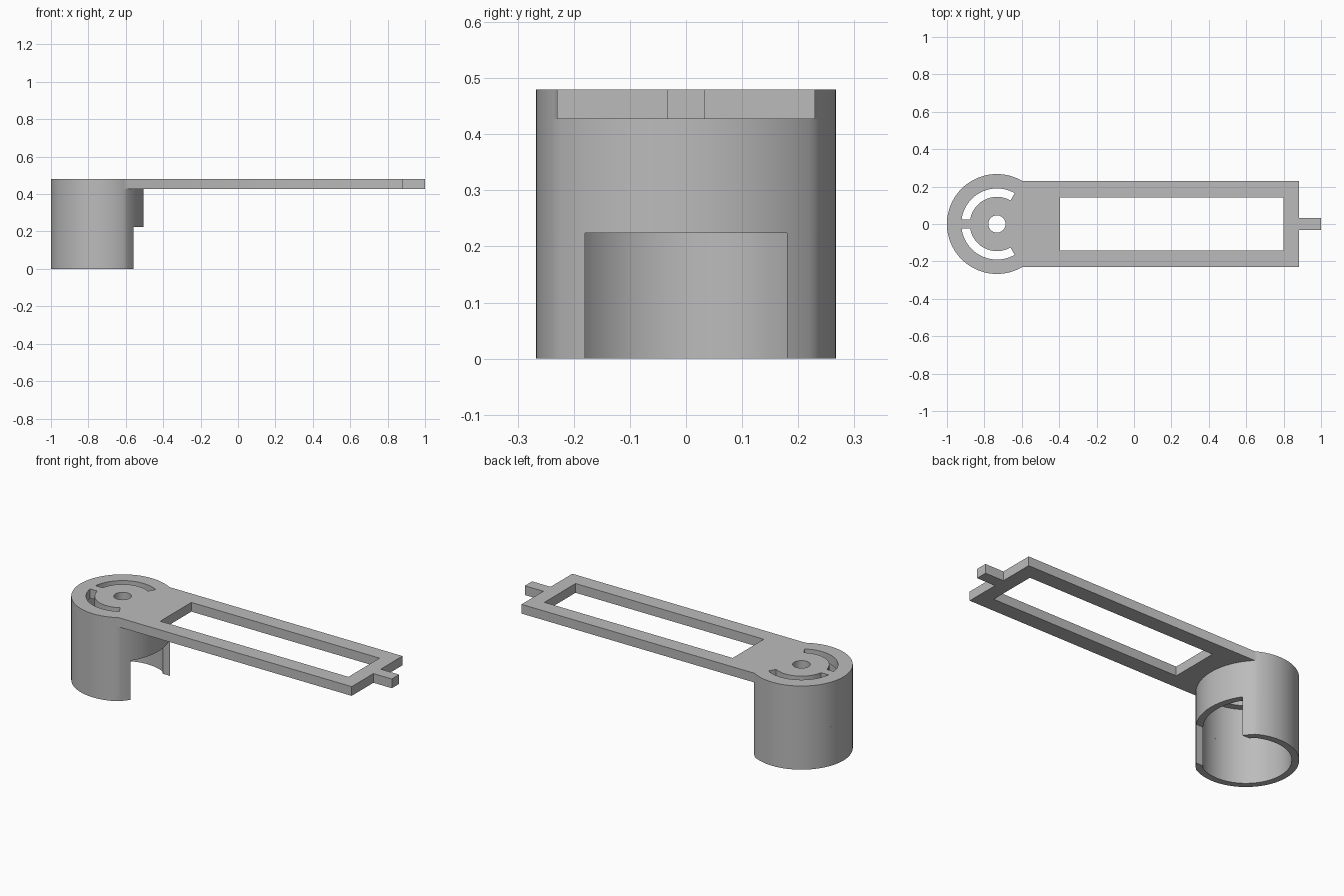
import bpy, bmesh
from math import sin, cos, atan2, sqrt, radians, pi

cube = bpy.data.objects.get("Cube")
if cube:
    bpy.data.objects.remove(cube, do_unlink=True)

# One plain grey for the whole bracket
grey = bpy.data.materials.new("plain grey")
grey.use_nodes = True
colour = (0.5, 0.5, 0.5, 1)
grey.diffuse_color = colour
grey.node_tree.nodes["Principled BSDF"].inputs["Base Color"].default_value = colour

CX = -0.733            # socket axis
R_OUT, WALL = 0.267, 0.037
TOP, PLATE_Z, NOTCH_Z = 0.48, 0.427, 0.224
ARM_Y, NOTCH_Y = 0.23, 0.18
BULGE_C, BULGE_R = -0.098, 0.327   # flatter arc of the wall under the arm


def arc(radius, start, end, steps=64):
    """Points round the socket axis; radius is a number or function of angle."""
    pts = []
    for i in range(steps + 1):
        a = start + (end - start) * i / steps
        r = radius(a) if callable(radius) else radius
        pts.append((CX + r * cos(a), r * sin(a)))
    return pts


def rect(x0, x1, y):
    return [(x0, -y), (x1, -y), (x1, y), (x0, y)]


def wall_radius(inset):
    def radius(a):
        bulge = BULGE_C * cos(a) + sqrt((BULGE_R - inset) ** 2 - (BULGE_C * sin(a)) ** 2)
        return min(R_OUT - inset, bulge)
    return radius


def slab(name, loops, z0, z1):
    """Extrude a flat outline with holes between two heights."""
    curve = bpy.data.curves.new(name + " outline", "CURVE")
    curve.dimensions = "2D"
    curve.fill_mode = "BOTH"
    curve.extrude = (z1 - z0) / 2
    for pts in loops:
        s = curve.splines.new("POLY")
        s.points.add(len(pts) - 1)
        for p, (x, y) in zip(s.points, pts):
            p.co = (x, y, 0, 1)
        s.use_cyclic_u = True
    temp = bpy.data.objects.new(name + " outline", curve)
    bpy.context.collection.objects.link(temp)
    graph = bpy.context.evaluated_depsgraph_get()
    mesh = bpy.data.meshes.new_from_object(temp.evaluated_get(graph))
    bpy.data.objects.remove(temp, do_unlink=True)
    bm = bmesh.new()
    bm.from_mesh(mesh)
    bmesh.ops.remove_doubles(bm, verts=bm.verts, dist=1e-5)
    bmesh.ops.recalc_face_normals(bm, faces=bm.faces)
    bmesh.ops.translate(bm, verts=bm.verts, vec=(0, 0, (z0 + z1) / 2))
    bm.to_mesh(mesh)
    bm.free()
    mesh.materials.clear()
    mesh.materials.append(grey)
    ob = bpy.data.objects.new(name, mesh)
    bpy.context.collection.objects.link(ob)
    bpy.ops.object.select_all(action="DESELECT")
    ob.select_set(True)
    bpy.context.view_layer.objects.active = ob
    bpy.ops.object.shade_smooth_by_angle(angle=radians(30))
    return ob


# Top plate: round lid, arm and end tab in one outline
join = atan2(ARM_Y, sqrt(R_OUT ** 2 - ARM_Y ** 2))
ARM_END, TAB_Y = 0.883, 0.033
outline = arc(R_OUT, join, 2 * pi - join, 96)
outline += [(ARM_END, -ARM_Y), (ARM_END, -TAB_Y), (1, -TAB_Y),
            (1, TAB_Y), (ARM_END, TAB_Y), (ARM_END, ARM_Y)]

# Two curved slots, mirrored, with a straight bridge between them
S_IN, S_OUT, BRIDGE = 0.145, 0.19, 0.025
slot_start = radians(60)
slot = arc(S_OUT, slot_start, pi - BRIDGE / S_OUT, 32)
slot += arc(S_IN, pi - BRIDGE / S_IN, slot_start, 32)
mirrored = [(x, -y) for x, y in slot]
pivot_hole = arc(0.046, 0, 2 * pi, 40)[:-1]
window = rect(-0.395, 0.8, 0.141)
slab("arm_plate", [outline, window, pivot_hole, slot, mirrored], PLATE_Z, TOP)

# Upper socket wall: closed ring
outer, inner = wall_radius(0), wall_radius(WALL)
slab("socket_upper_wall", [arc(outer, 0, 2 * pi, 120)[:-1],
                           arc(inner, 0, 2 * pi, 120)[:-1]], NOTCH_Z, PLATE_Z)


# Lower socket wall: open towards the arm
def notch_angle(inset):
    return atan2(NOTCH_Y, BULGE_C + sqrt((BULGE_R - inset) ** 2 - NOTCH_Y ** 2))


a_out, a_in = notch_angle(0), notch_angle(WALL)
slab("socket_lower_wall", [arc(outer, a_out, 2 * pi - a_out, 96)
                           + arc(inner, 2 * pi - a_in, a_in, 96)], 0, NOTCH_Z)
